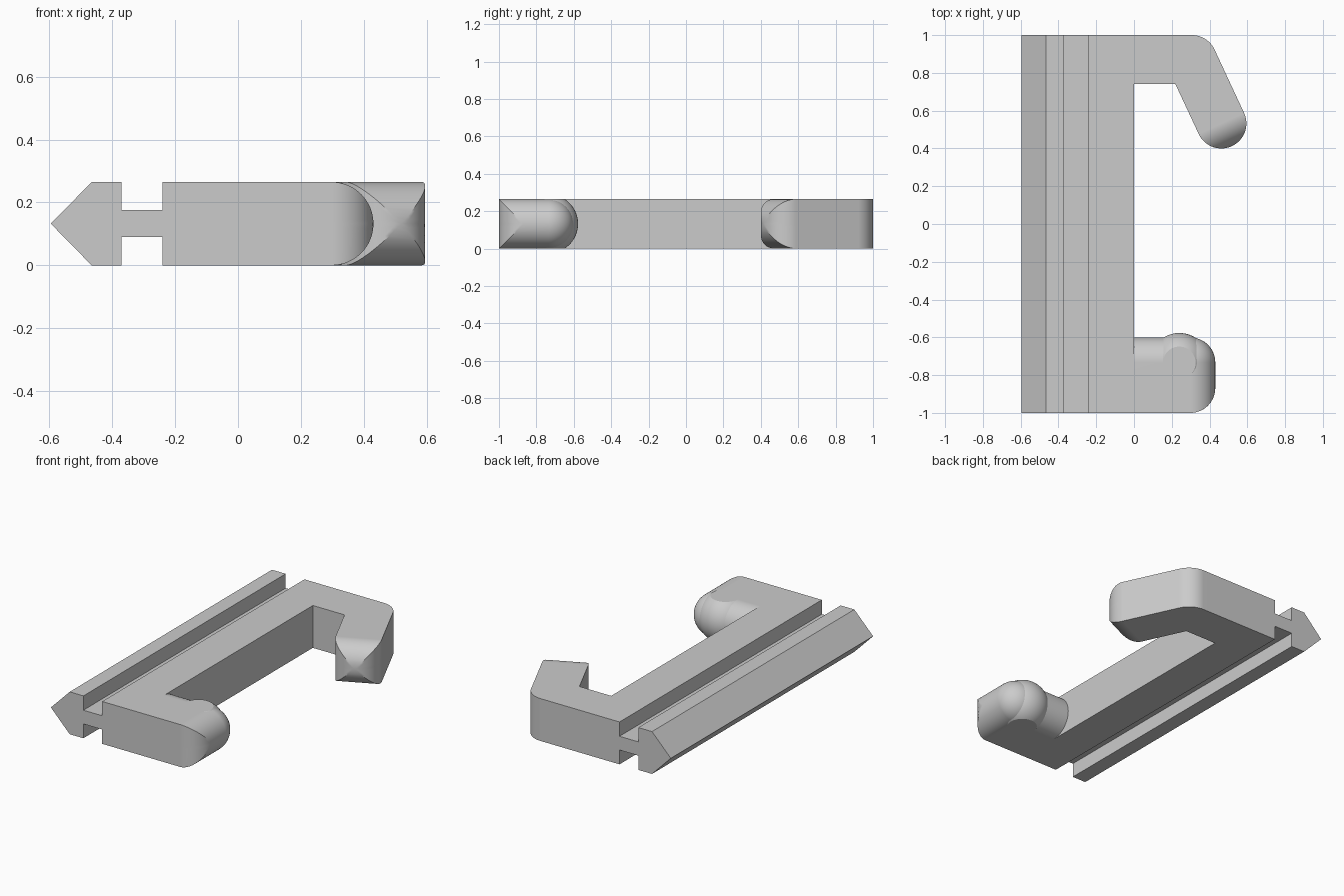
import bpy
import bmesh
from math import sin, cos, pi, radians, sqrt
from mathutils import Vector

H = 0.1325          # half thickness, also the radius of every rounded end
STEPS = 32          # layers through the thickness

cube = bpy.data.objects.get("Cube")
if cube:
    bpy.data.objects.remove(cube, do_unlink=True)

grey = bpy.data.materials.new("plain grey")
grey.use_nodes = True
colour = (0.6, 0.6, 0.6, 1)
grey.diffuse_color = colour
grey.node_tree.nodes["Principled BSDF"].inputs["Base Color"].default_value = colour


def arc(centre, radius, start, end, count=12):
    """Points along an arc, angles in radians."""
    angles = [start + (end - start) * i / count for i in range(count + 1)]
    return [(centre[0] + radius * cos(a), centre[1] + radius * sin(a)) for a in angles]


def loft(name, rings):
    """Skin a stack of equal-length point rings and cap both ends."""
    bm = bmesh.new()
    loops = [[bm.verts.new(p) for p in ring] for ring in rings]
    for low, high in zip(loops, loops[1:]):
        for i in range(len(low)):
            bm.faces.new((low[i - 1], low[i], high[i], high[i - 1]))
    bm.faces.new(loops[0])
    bm.faces.new(loops[-1])
    bmesh.ops.remove_doubles(bm, verts=bm.verts[:], dist=0.00001)
    bmesh.ops.recalc_face_normals(bm, faces=bm.faces[:])
    mesh = bpy.data.meshes.new(name)
    bm.to_mesh(mesh)
    bm.free()
    mesh.materials.append(grey)
    obj = bpy.data.objects.new(name, mesh)
    bpy.context.collection.objects.link(obj)
    bpy.ops.object.select_all(action="DESELECT")
    obj.select_set(True)
    bpy.context.view_layer.objects.active = obj
    bpy.ops.object.shade_smooth_by_angle(angle=radians(25))
    weighted = obj.modifiers.new("flat face normals", "WEIGHTED_NORMAL")
    weighted.keep_sharp = True
    return obj


def layered(name, outline):
    """Loft plan outlines upward; outline(phi, c) narrows by a half circle."""
    rings = []
    for i in range(STEPS + 1):
        t = pi * i / STEPS
        z = H - H * cos(t)
        plan = outline(min(t, pi - t), H * sin(t))
        rings.append([(x, y, z) for x, y in plan])
    return loft(name, rings)


# Spine: grooved rail with a pointed outer edge
upper = [(-0.465, H), (-0.37, H), (-0.37, 0.043), (-0.24, 0.043), (-0.24, H), (0, H)]
profile = [(-0.595, 0)] + upper + [(x, -z) for x, z in reversed(upper)]
loft("spine", [[(x, y, z + H) for x, z in profile] for y in (-1, 1)])

# Back hook: arm that turns inward and ends in a doubly rounded tip
LEAN = radians(25)
tip = Vector((0.4625, 0.5325))
side = Vector((cos(LEAN), sin(LEAN))) * H
along = Vector((sin(LEAN), -cos(LEAN)))
inner = tip - side
inner_corner = inner - along * ((0.74 - inner.y) / cos(LEAN))
bend_y = 1 - H
bend = tip - along * ((bend_y - tip.y) / cos(LEAN))


def back_outline(phi, c):
    return ([(0, 1)] + arc(bend, H, pi / 2, LEAN)
            + arc(tip, H, LEAN, LEAN - phi)
            + arc(tip, H, LEAN - pi + phi, LEAN - pi)
            + [tuple(inner_corner), (0, 0.74)])


layered("back_hook", back_outline)

# Front arm: rounded along its inner side and its end
END_X, INNER_Y = 0.298, -0.733


def front_outline(phi, c):
    return ([(0, -1)] + arc((END_X, H - 1), H, -pi / 2, phi - pi / 2)
            + arc((END_X, INNER_Y), c, 0, pi / 2)
            + [(0, INNER_Y + c)])


layered("front_arm", front_outline)

# Catch: ball on the front arm, trimmed flat above and below
BALL = 0.158


def ball_outline(phi, c):
    radius = sqrt(BALL ** 2 - (H * cos(phi)) ** 2)
    return arc((0.24, -0.735), radius, 0, 2 * pi, 64)[:-1]


layered("catch_ball", ball_outline)
